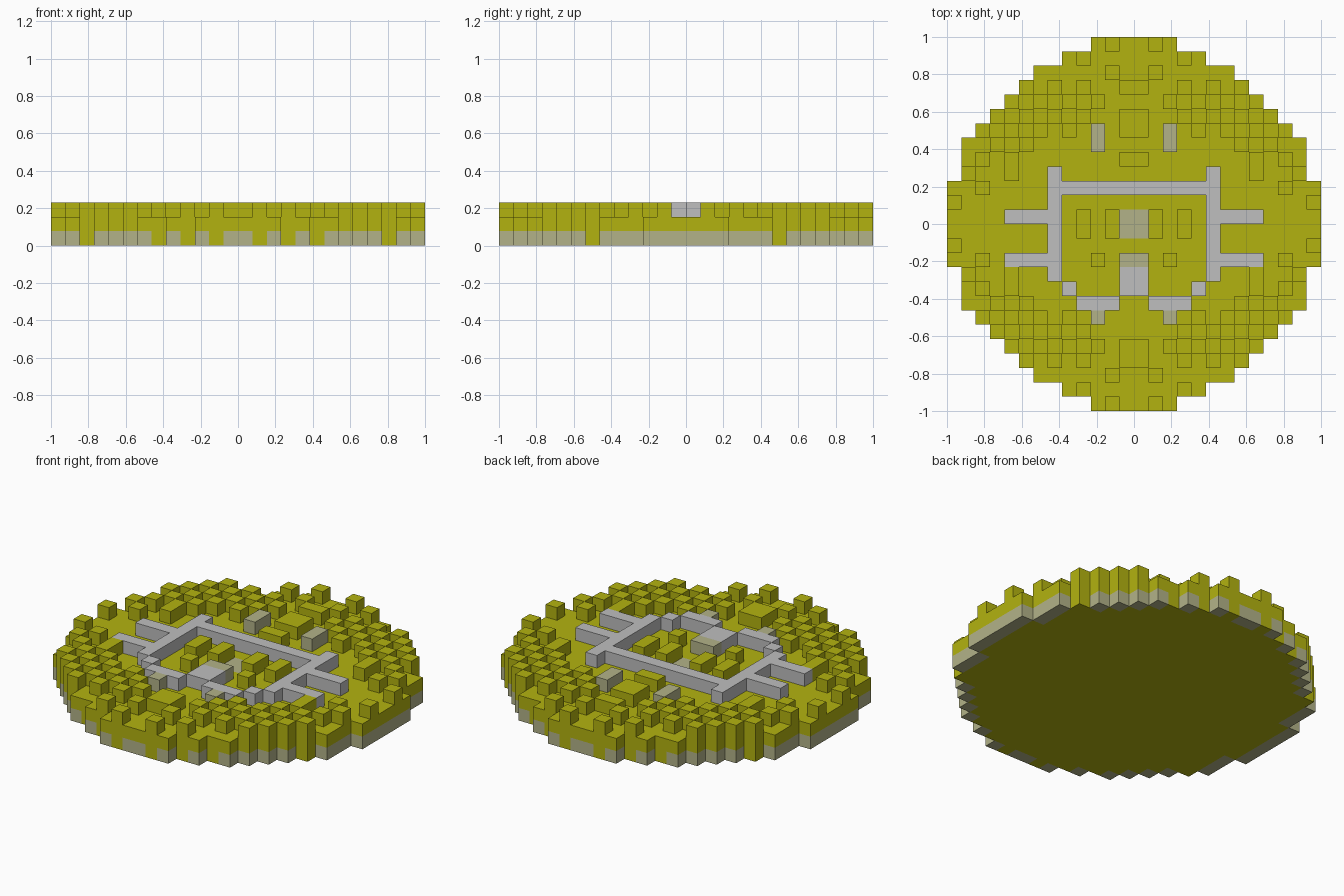
import bpy, bmesh
from mathutils import Vector

old = bpy.data.objects.get("Cube")
if old:
    bpy.data.objects.remove(old, do_unlink=True)

U = 1 / 13  # size of one block


def material(name, rgb):
    m = bpy.data.materials.new(name)
    m.diffuse_color = (*rgb, 1)
    m.use_nodes = True
    bsdf = m.node_tree.nodes["Principled BSDF"]
    bsdf.inputs["Base Color"].default_value = (*rgb, 1)
    bsdf.inputs["Roughness"].default_value = 0.8
    return m


yellow = material("olive yellow", (0.45, 0.45, 0.005))
grey = material("light grey", (0.52, 0.52, 0.52))
beige = material("pale olive", (0.45, 0.45, 0.25))


def box(x0, x1, y0, y1, z):
    """Block cells in the half-open ranges x0..x1 and y0..y1 of layer z."""
    return {(x, y, z) for x in range(x0, x1) for y in range(y0, y1)}


def mirror_x(cells):
    return cells | {(-x - 1, y, z) for x, y, z in cells}


def mirror_xy(cells):
    cells = mirror_x(cells)
    return cells | {(x, -y - 1, z) for x, y, z in cells}


# Round outline: half width of each row of blocks, counted from the middle
half_width = [13, 13, 13, 12, 12, 12, 11, 10, 9, 8, 7, 5, 3]
disc = mirror_xy({(x, y, 0) for y, w in enumerate(half_width) for x in range(w)})

# Bottom rim, broken by a few full-height corner blocks
rim = {(x, y, z) for x, y, z in disc
       if any((x + i, y + j, 0) not in disc for i, j in ((1, 0), (-1, 0), (0, 1), (0, -1)))}
rim -= mirror_xy({(1, 12, 0), (3, 11, 0), (5, 10, 0), (10, 6, 0)})

# Centre inlay and the yellow body
inlay = box(-1, 1, -1, 1, 1)
body = (disc - rim) | ({(x, y, 1) for x, y, z in disc} - inlay)

# Raised grey frame with side arms
frame = mirror_x(box(5, 6, -4, 4, 2) | box(0, 5, 2, 3, 2) | box(6, 9, 0, 1, 2)
                 | box(6, 9, -3, -2, 2) | box(4, 5, -5, -4, 2)
                 | box(1, 4, -6, -5, 2) | box(0, 1, -5, -3, 2))

# Raised pale marks
marks = mirror_x(box(2, 3, 5, 7, 2) | box(2, 3, -7, -6, 2) | box(0, 1, -3, -2, 2))

# Studs: a chequered band on each diagonal, then the single ones
studs = {(x, y, 2) for y, w in enumerate(half_width) for x in range(w)
         if (x + y) % 2 == 0 and abs(x - y) <= 4
         and (x + y >= 12 or (x + y == 10 and y >= 6))}
studs.discard((6, 10, 2))
singles = ((1, 12), (3, 11), (1, 10), (3, 9), (2, 8), (12, 1), (11, 3), (10, 2), (10, 4), (8, 3))
studs = mirror_xy(studs | {(x, y, 2) for x, y in singles})

# Middle blocks
blocks = mirror_x(box(1, 2, -1, 1, 2) | box(3, 4, -1, 1, 2) | box(2, 3, -3, -2, 2)
                  | box(0, 1, 4, 5, 2) | box(0, 1, 6, 8, 2) | box(0, 1, 9, 10, 2)
                  | box(0, 1, -10, -8, 2))
studs -= frame | marks | blocks

parts = [("round_body", body, yellow), ("bottom_rim", rim, beige),
         ("centre_inlay", inlay, beige), ("raised_frame", frame, grey),
         ("raised_marks", marks, beige), ("studs", studs, yellow),
         ("middle_blocks", blocks, yellow)]
solid = set().union(*(cells for _, cells, _ in parts))


def build(name, cells, mat):
    """Make the exposed faces of a set of block cells and merge the flat ones."""
    bm = bmesh.new()
    for cell in sorted(cells):
        centre = Vector(cell) + Vector((0.5, 0.5, 0.5))
        for axis in range(3):
            for sign in (-1, 1):
                n = Vector((0, 0, 0))
                n[axis] = sign
                if tuple(int(c + d) for c, d in zip(cell, n)) in solid:
                    continue
                a = Vector((0, 0, 0))
                a[(axis + 1) % 3] = 0.5
                b = n.cross(a)
                mid = centre + n * 0.5
                bm.faces.new([bm.verts.new((mid + p) * U)
                              for p in (-a - b, a - b, a + b, b - a)])
    bmesh.ops.remove_doubles(bm, verts=bm.verts[:], dist=0.001)
    bm.normal_update()
    me = bpy.data.meshes.new(name)
    bm.to_mesh(me)
    bm.free()
    me.materials.append(mat)
    ob = bpy.data.objects.new(name, me)
    bpy.context.collection.objects.link(ob)


for part in parts:
    build(*part)
